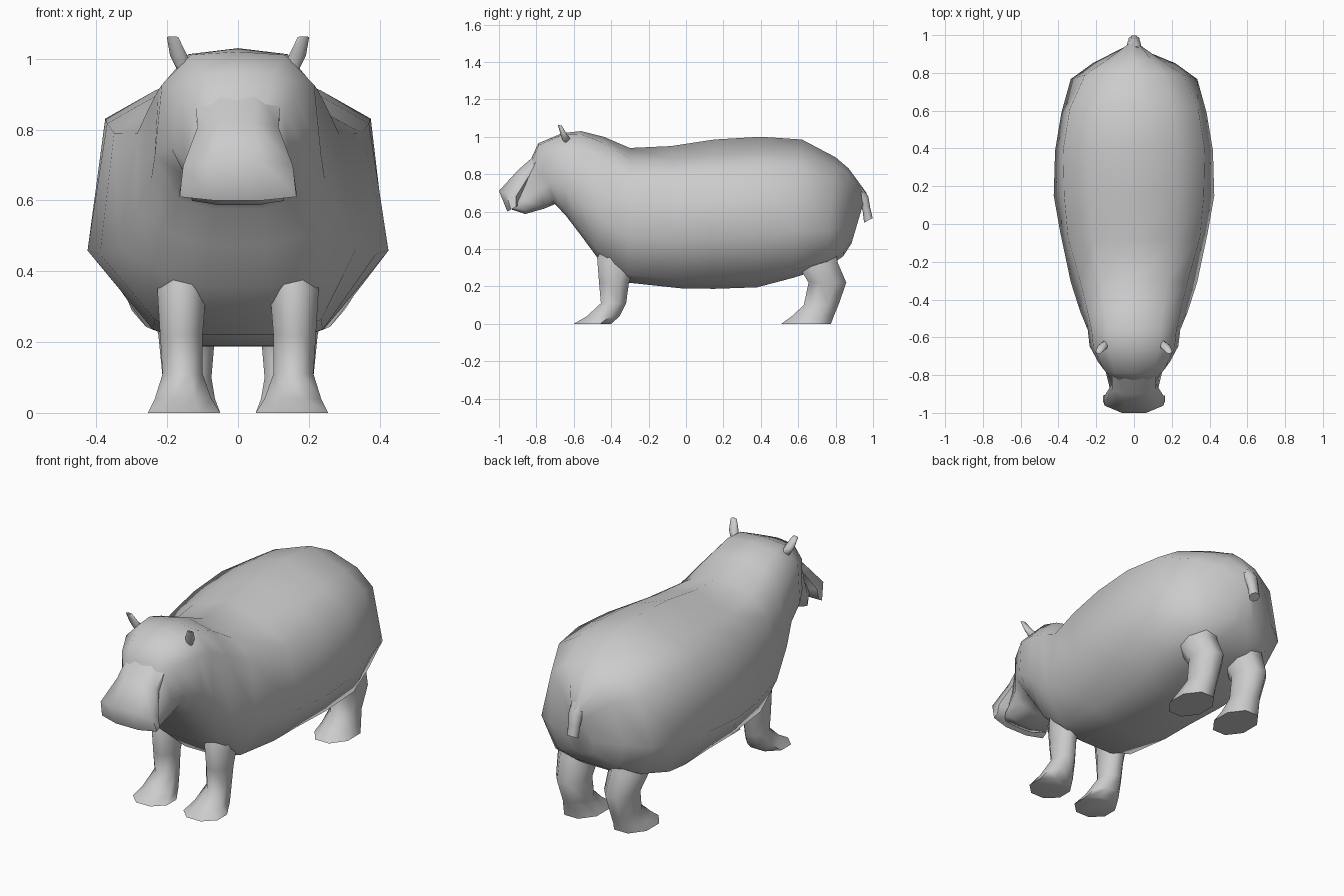
import bpy
import bmesh
import math
from mathutils import Vector

default = bpy.data.objects.get("Cube")
if default:
    bpy.data.objects.remove(default, do_unlink=True)

# One plain grey hide colour
hide = bpy.data.materials.new("grey_hide")
hide.use_nodes = True
hide.diffuse_color = (0.6, 0.6, 0.6, 1)
hide.node_tree.nodes["Principled BSDF"].inputs["Base Color"].default_value = hide.diffuse_color


def loft(name, rings, mirrored=False, angle=65):
    """Skin a list of point rings into a closed, smooth-shaded tube."""
    bm = bmesh.new()
    loops = [[bm.verts.new(p) for p in ring] for ring in rings]
    for a, b in zip(loops, loops[1:]):
        n = len(a)
        for i in range(n):
            j = (i + 1) % n
            bm.faces.new((a[i], a[j], b[j], b[i]))
    bm.faces.new(loops[0])
    bm.faces.new(loops[-1])
    bmesh.ops.recalc_face_normals(bm, faces=bm.faces)
    mesh = bpy.data.meshes.new(name)
    bm.to_mesh(mesh)
    bm.free()
    mesh.materials.append(hide)
    obj = bpy.data.objects.new(name, mesh)
    bpy.context.collection.objects.link(obj)
    bpy.ops.object.select_all(action="DESELECT")
    bpy.context.view_layer.objects.active = obj
    obj.select_set(True)
    bpy.ops.object.shade_smooth_by_angle(angle=math.radians(angle))
    if mirrored:
        mod = obj.modifiers.new("mirror", "MIRROR")
        mod.use_axis[0] = True
        mod.use_mirror_merge = False
    return obj


def octagon(front, back, x, half_width):
    """Eight-sided ring spanning two (y, z) points and a width in x."""
    f, b = Vector((x, *front)), Vector((x, *back))
    middle, along = (f + b) / 2, (f - b) / 2
    across = Vector((half_width, 0, 0))
    ring = []
    for i in range(8):
        t = math.pi * (i + 0.5) / 4
        s = math.cos(math.pi / 8)
        ring.append(middle + along * math.cos(t) / s + across * math.sin(t) / s)
    return ring


def body_ring(top, bottom, upper, side, lower, crown):
    """Symmetric body section; crown is the height of the back beside the spine."""
    t, b = Vector((0, *top)), Vector((0, *bottom))
    half = [(upper * 0.62, crown), (upper, 0.79), (side, 0.34),
            (lower, 0.06), (lower * 0.42, 0)]
    right = [b.lerp(t, f) + Vector((w, 0, 0)) for w, f in half]
    left = [Vector((-p.x, p.y, p.z)) for p in reversed(right)]
    return [t] + right + [b] + left


# Body with neck, head and lower jaw: spine point, belly point, half widths
loft("body", [body_ring(*r) for r in (
    ((-.92, .68), (-.93, .61), .09, .11, .09, .95),
    ((-.87, .79), (-.86, .587), .10, .13, .13, .95),
    ((-.82, .90), (-.76, .615), .13, .15, .13, .95),
    ((-.79, .965), (-.70, .64), .16, .19, .14, .97),
    ((-.66, 1.02), (-.64, .575), .215, .235, .17, .98),
    ((-.56, 1.03), (-.56, .47), .225, .245, .19, .97),
    ((-.44, 1.0), (-.475, .355), .25, .285, .215, .95),
    ((-.30, .94), (-.31, .22), .285, .335, .235, .92),
    ((-.08, .95), (-.03, .19), .35, .39, .24, .9),
    ((.15, .985), (.15, .187), .37, .425, .24, .89),
    ((.40, 1.0), (.38, .195), .375, .418, .26, .89),
    ((.62, .985), (.57, .245), .34, .385, .30, .9),
    ((.80, .89), (.75, .30), .26, .335, .26, .92),
    ((.87, .83), (.84, .36), .15, .22, .18, .94),
    ((.965, .70), (.885, .43), .03, .07, .06, .95),
)], angle=80)

# Heavy upper muzzle flowing out of the face and overhanging the jaw
loft("muzzle", [octagon(f, b, 0, w) for f, b, w in (
    ((-.775, .93), (-.71, .85), .12),
    ((-.90, .82), (-.82, .77), .115),
    ((-1.0, .71), (-.87, .67), .155),
    ((-.955, .60), (-.89, .635), .165),
)])


def leg(name, sections):
    """Sections are height, front y, back y, inner x, outer x."""
    loft(name, [octagon((f, z), (b, z), (i + o) / 2, (o - i) / 2)
                for z, f, b, i, o in sections], mirrored=True)


leg("front_legs", (
    (.47, -.42, -.22, .09, .20),
    (.35, -.475, -.26, .09, .228),
    (.22, -.465, -.305, .10, .22),
    (.11, -.455, -.32, .10, .213),
    (.04, -.53, -.355, .075, .235),
    (0, -.60, -.40, .05, .255),
))
leg("rear_legs", (
    (.46, .62, .80, .08, .20),
    (.33, .59, .81, .06, .25),
    (.22, .655, .857, .065, .225),
    (.10, .63, .815, .075, .213),
    (.04, .565, .79, .065, .235),
    (0, .51, .775, .05, .25),
))

# Small blunt ears
loft("ears", [octagon(f, b, x, w) for f, b, x, w in (
    ((-.65, .96), (-.62, .99), .152, .02),
    ((-.67, 1.01), (-.635, 1.01), .168, .024),
    ((-.685, 1.063), (-.665, 1.06), .185, .016),
)], mirrored=True)

# Short hanging tail continuing the spine
loft("tail", [octagon(f, b, 0, w) for f, b, w in (
    ((.90, .68), (.94, .73), .04),
    ((.93, .64), (.975, .68), .035),
    ((.945, .60), (.985, .62), .03),
    ((.952, .54), (.998, .565), .028),
)])
